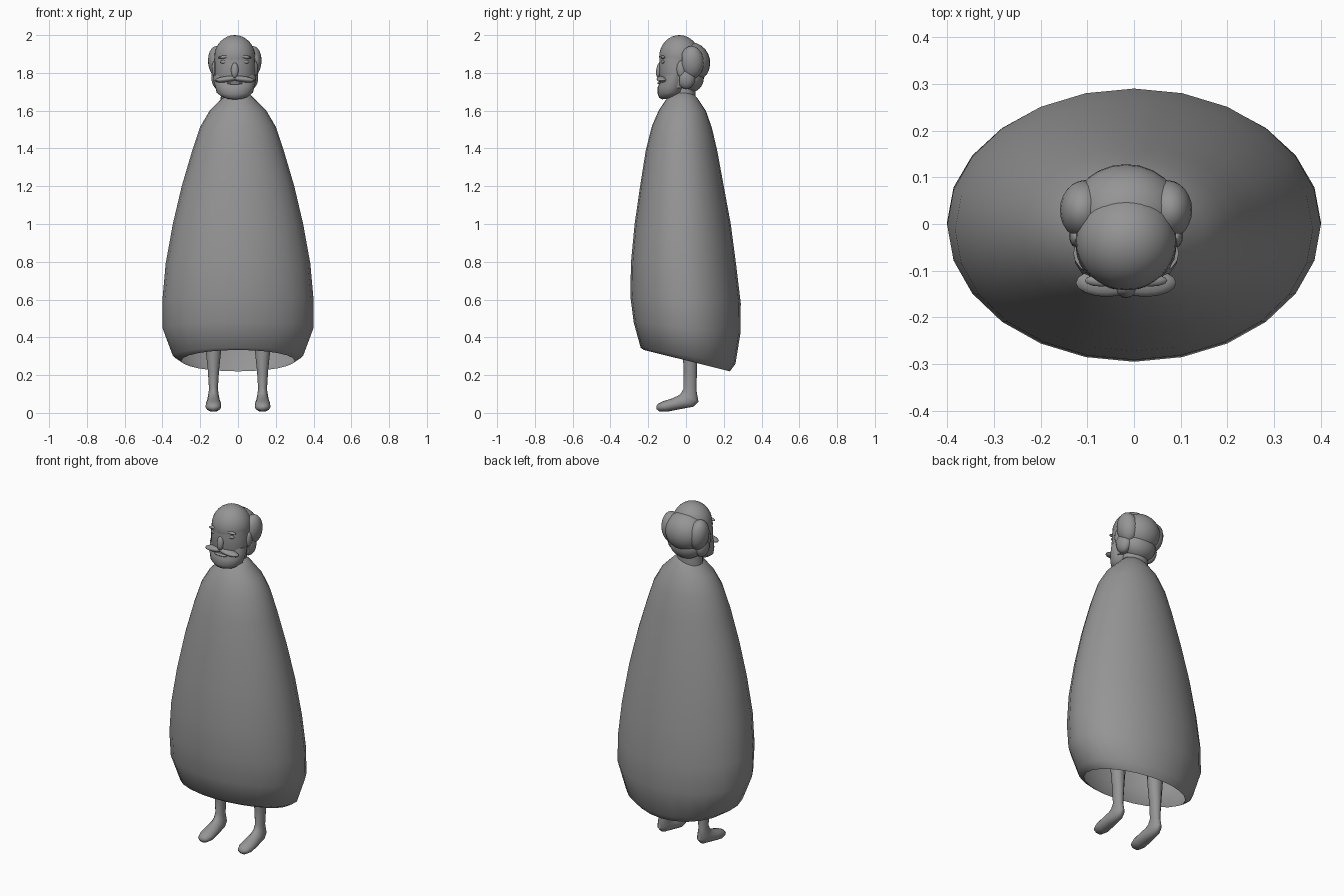
import bpy, bmesh, math
from mathutils import Matrix, Vector

grey = bpy.data.materials.new("stone_grey")
grey.diffuse_color = (0.3, 0.3, 0.3, 1)
HX = -0.017  # the head sits slightly off centre


def finish(bm, name, angle=50):
    mesh = bpy.data.meshes.new(name)
    bmesh.ops.recalc_face_normals(bm, faces=bm.faces)
    bm.to_mesh(mesh)
    bm.free()
    mesh.materials.append(grey)
    ob = bpy.data.objects.new(name, mesh)
    bpy.context.collection.objects.link(ob)
    bpy.ops.object.select_all(action='DESELECT')
    ob.select_set(True)
    bpy.context.view_layer.objects.active = ob
    bpy.ops.object.shade_smooth_by_angle(angle=math.radians(angle))
    return ob


def loft(name, rings, cx=0, sides=24, caps=(True, True)):
    """Skin elliptical rings given as (front y, front z, back y, back z, half width)."""
    bm = bmesh.new()
    loops = []
    for yf, zf, yb, zb, hw in rings:
        loop = []
        for i in range(sides):
            a = 2 * math.pi * i / sides
            s = (1 + math.cos(a)) / 2
            loop.append(bm.verts.new((cx + hw * math.sin(a), yb + (yf - yb) * s, zb + (zf - zb) * s)))
        loops.append(loop)
    for a, b in zip(loops, loops[1:]):
        for i in range(sides):
            j = (i + 1) % sides
            bm.faces.new((a[i], a[j], b[j], b[i]))
    for loop, cap in zip((loops[0], loops[-1]), caps):
        if cap:
            bm.faces.new(loop)
    return finish(bm, name)


def blob(name, centre, radii, tilt=0, roll=0, cut_y=None, seg=24):
    """Ellipsoid, optionally tilted and sliced flat at cut_y."""
    bm = bmesh.new()
    bmesh.ops.create_uvsphere(bm, u_segments=seg, v_segments=seg // 2, radius=1)
    bm.transform(Matrix.Translation(centre) @ Matrix.Rotation(tilt, 4, 'X')
                 @ Matrix.Rotation(roll, 4, 'Y') @ Matrix.Diagonal((*radii, 1)))
    if cut_y is not None:
        cut = bmesh.ops.bisect_plane(bm, geom=bm.verts[:] + bm.edges[:] + bm.faces[:],
                                     plane_co=(0, cut_y, 0), plane_no=(0, -1, 0), clear_outer=True)
        bmesh.ops.holes_fill(bm, edges=[e for e in cut['geom_cut'] if isinstance(e, bmesh.types.BMEdge)])
    return finish(bm, name)


# Cloak: open bell whose hem is raised at the front
loft("cloak", [
    (-0.06, 1.70, 0.03, 1.70, 0.05), (-0.105, 1.66, 0.065, 1.66, 0.09),
    (-0.145, 1.60, 0.105, 1.60, 0.15), (-0.18, 1.52, 0.137, 1.51, 0.20),
    (-0.213, 1.39, 0.165, 1.39, 0.242), (-0.243, 1.20, 0.20, 1.20, 0.298),
    (-0.272, 1.00, 0.237, 1.00, 0.345), (-0.291, 0.80, 0.266, 0.78, 0.383),
    (-0.295, 0.62, 0.29, 0.58, 0.40), (-0.277, 0.48, 0.288, 0.42, 0.40),
    (-0.24, 0.345, 0.262, 0.26, 0.345), (-0.222, 0.333, 0.232, 0.22, 0.30),
], caps=(True, False))

# Legs and feet: one tube bending forward into the toes
for side, label in ((-1, "left"), (1, "right")):
    loft(label + "_leg", [
        (-0.03, 0.60, 0.07, 0.60, 0.05), (-0.018, 0.36, 0.06, 0.36, 0.045),
        (-0.013, 0.22, 0.058, 0.22, 0.030), (-0.012, 0.13, 0.055, 0.12, 0.024),
        (-0.025, 0.105, 0.066, 0.06, 0.030), (-0.04, 0.092, 0.04, 0.033, 0.034),
        (-0.075, 0.076, -0.03, 0.020, 0.040), (-0.12, 0.062, -0.10, 0.006, 0.042),
        (-0.148, 0.048, -0.142, 0.008, 0.030), (-0.157, 0.035, -0.156, 0.020, 0.010),
    ], cx=side * 0.13, sides=14)

# Bald skull, face and neck
blob("skull", (HX, -0.035, 1.885), (0.108, 0.107, 0.115), seg=32)
loft("face", [
    (-0.139, 1.90, 0.05, 1.90, 0.104), (-0.142, 1.85, 0.05, 1.85, 0.108),
    (-0.143, 1.79, 0.045, 1.79, 0.108), (-0.125, 1.72, 0.04, 1.72, 0.095),
], cx=HX)
loft("neck", [(-0.08, 1.75, 0.05, 1.75, 0.07), (-0.07, 1.66, 0.05, 1.66, 0.075)], cx=HX)
blob("nose", (HX, -0.142, 1.815), (0.020, 0.016, 0.042), tilt=-0.15, seg=12)

# Eyes, lids and brows
for side, label in ((-1, "left"), (1, "right")):
    x = HX + side * 0.053
    blob(label + "_eye", (x, -0.119, 1.858), (0.024, 0.012, 0.011), seg=12)
    blob(label + "_brow", (x, -0.121, 1.885), (0.036, 0.013, 0.009), roll=side * 0.15, seg=12)
    blob(label + "_ear", (HX + side * 0.108, -0.025, 1.82), (0.014, 0.025, 0.045), seg=12)

# Beard, lower lip and moustache
loft("beard", [
    (-0.125, 1.79, 0.00, 1.79, 0.113), (-0.135, 1.755, 0.00, 1.76, 0.112),
    (-0.150, 1.725, 0.00, 1.73, 0.104), (-0.150, 1.69, -0.01, 1.70, 0.096),
    (-0.142, 1.668, -0.03, 1.682, 0.070), (-0.125, 1.66, -0.06, 1.668, 0.040),
], cx=HX)
for side, label in ((-1, "left"), (1, "right")):
    blob(label + "_moustache", (HX + side * 0.042, -0.126, 1.767), (0.066, 0.030, 0.016),
         roll=side * 0.12, seg=16)
blob("mouth", (HX, -0.139, 1.745), (0.042, 0.012, 0.007), seg=12)

# Hair: thick fringe wrapping the back and sides
blob("back_hair", (HX, 0.025, 1.855), (0.118, 0.103, 0.108), tilt=0.2, cut_y=-0.02)
blob("nape_hair", (HX, 0.02, 1.775), (0.10, 0.075, 0.08), cut_y=-0.02)
for side, label in ((-1, "left"), (1, "right")):
    blob(label + "_side_hair", (HX + side * 0.088, 0.03, 1.855), (0.053, 0.064, 0.088),
         roll=side * 0.12, cut_y=-0.02)
    blob(label + "_sideburn", (HX + side * 0.088, 0.0, 1.775), (0.036, 0.05, 0.06), cut_y=-0.035)
